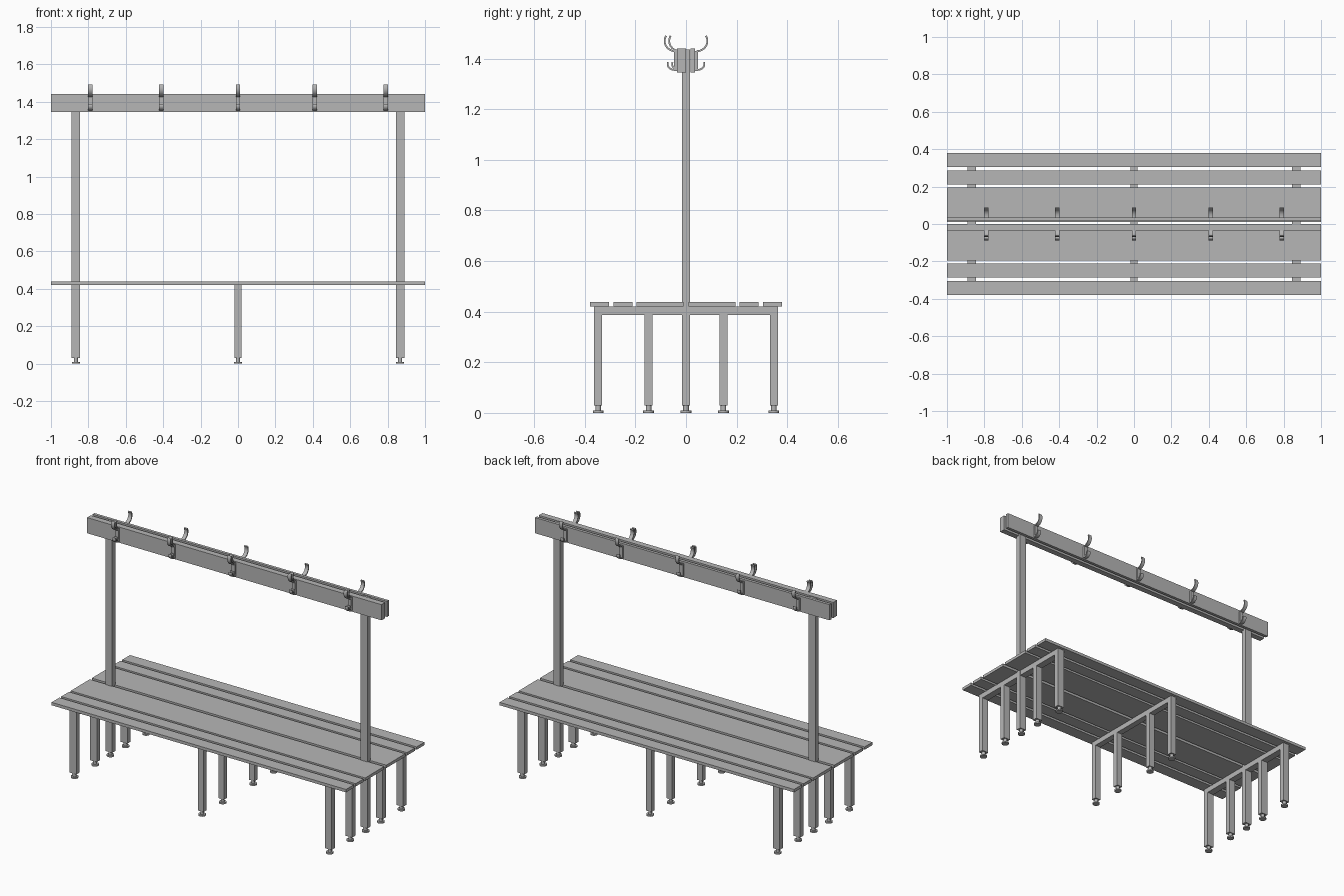
import bpy, bmesh, math
from mathutils import Matrix, Vector

cube = bpy.data.objects.get("Cube")
if cube:
    bpy.data.objects.remove(cube, do_unlink=True)

grey = bpy.data.materials.new("plain_grey")
grey.use_nodes = True
colour = (0.47, 0.47, 0.47, 1)
grey.diffuse_color = colour
grey.node_tree.nodes["Principled BSDF"].inputs["Base Color"].default_value = colour


def finish(name, bm):
    bmesh.ops.recalc_face_normals(bm, faces=bm.faces)
    mesh = bpy.data.meshes.new(name)
    bm.to_mesh(mesh)
    bm.free()
    mesh.materials.append(grey)
    obj = bpy.data.objects.new(name, mesh)
    bpy.context.collection.objects.link(obj)
    return obj


def smooth(obj):
    bpy.ops.object.select_all(action='DESELECT')
    obj.select_set(True)
    bpy.context.view_layer.objects.active = obj
    bpy.ops.object.shade_smooth_by_angle(angle=math.radians(35))


def add_box(bm, x, y, z):
    """Box from three (low, high) ranges."""
    size = [b - a for a, b in (x, y, z)]
    mid = Vector([(a + b) / 2 for a, b in (x, y, z)])
    bmesh.ops.create_cube(bm, size=1, matrix=Matrix.Translation(mid) @ Matrix.Diagonal((*size, 1)))


def box(name, x, y, z):
    bm = bmesh.new()
    add_box(bm, x, y, z)
    return finish(name, bm)


def around(centre, width):
    return centre - width / 2, centre + width / 2


def foot(x, y):
    """Adjustable foot: round pad and threaded stem."""
    bm = bmesh.new()
    for radius, low, high in ((0.021, 0, 0.009), (0.011, 0.009, 0.032)):
        bmesh.ops.create_cone(bm, cap_ends=True, segments=20, radius1=radius, radius2=radius,
                              depth=high - low, matrix=Matrix.Translation((x, y, (low + high) / 2)))
    smooth(finish("foot", bm))


def add_arc_strip(bm, x, centre, radii, end, side, shift):
    """Curved flat strip sweeping outwards and upwards, closed at both ends."""
    steps, thick, half = 10, 0.007, 0.0115
    rings = []
    for i in range(steps + 1):
        a = math.radians(-90 + (end + 90) * i / steps)
        ring = []
        for inset, sx in ((0, -1), (0, 1), (thick, 1), (thick, -1)):
            y = centre[0] + (radii[0] - inset) * math.cos(a)
            z = centre[1] + (radii[1] - inset) * math.sin(a)
            ring.append(bm.verts.new((x + sx * half, side * y + shift, z)))
        rings.append(ring)
    for r, s in zip(rings, rings[1:]):
        for k in range(4):
            n = (k + 1) % 4
            bm.faces.new((r[k], r[n], s[n], s[k]))
    bm.faces.new(rings[0])
    bm.faces.new(rings[-1])


def hook(x, side, shift):
    """Coat hook: back plate with a large upper and a small lower prong."""
    bm = bmesh.new()
    plate = sorted((side * 0.034 + shift, side * 0.047 + shift))
    add_box(bm, around(x, 0.023), plate, (1.352, 1.43))
    add_arc_strip(bm, x, (0.042, 1.47), (0.046, 0.044), 30, side, shift)
    add_arc_strip(bm, x, (0.045, 1.378), (0.031, 0.026), 20, side, shift)
    smooth(finish("coat_hook", bm))


# Seat slats, mirrored front to back
for side in (-1, 1):
    for low, high in ((0.01, 0.102), (0.102, 0.195), (0.211, 0.287), (0.304, 0.38)):
        box("seat_slat", (-1, 1), sorted((side * low, side * high)), (0.42, 0.438))

# Leg frames with crossbars and feet
for x, width in ((-0.867, 0.045), (0, 0.038), (0.867, 0.045)):
    box("crossbar", around(x, width - 0.001), (-0.362, 0.362), (0.387, 0.4195))
    for y in (-0.347, -0.148, 0.148, 0.347):
        box("leg", around(x, width), around(y, 0.032), (0.03, 0.419))
        foot(x, y)
    if x:
        box("post", around(x, width), around(0, 0.032), (0.03, 1.437))
        foot(x, 0)

# Hook rails: two boards at the front, one behind, each with five hooks
for side, shift in ((-1, 0), (-1, 0.018), (1, 0)):
    board = sorted((side * 0.018 + shift, side * 0.036 + shift))
    box("hook_board", (-1, 1), board, (1.345, 1.441))
    for x in (-0.79, -0.41, 0, 0.41, 0.79):
        hook(x, side, shift)
